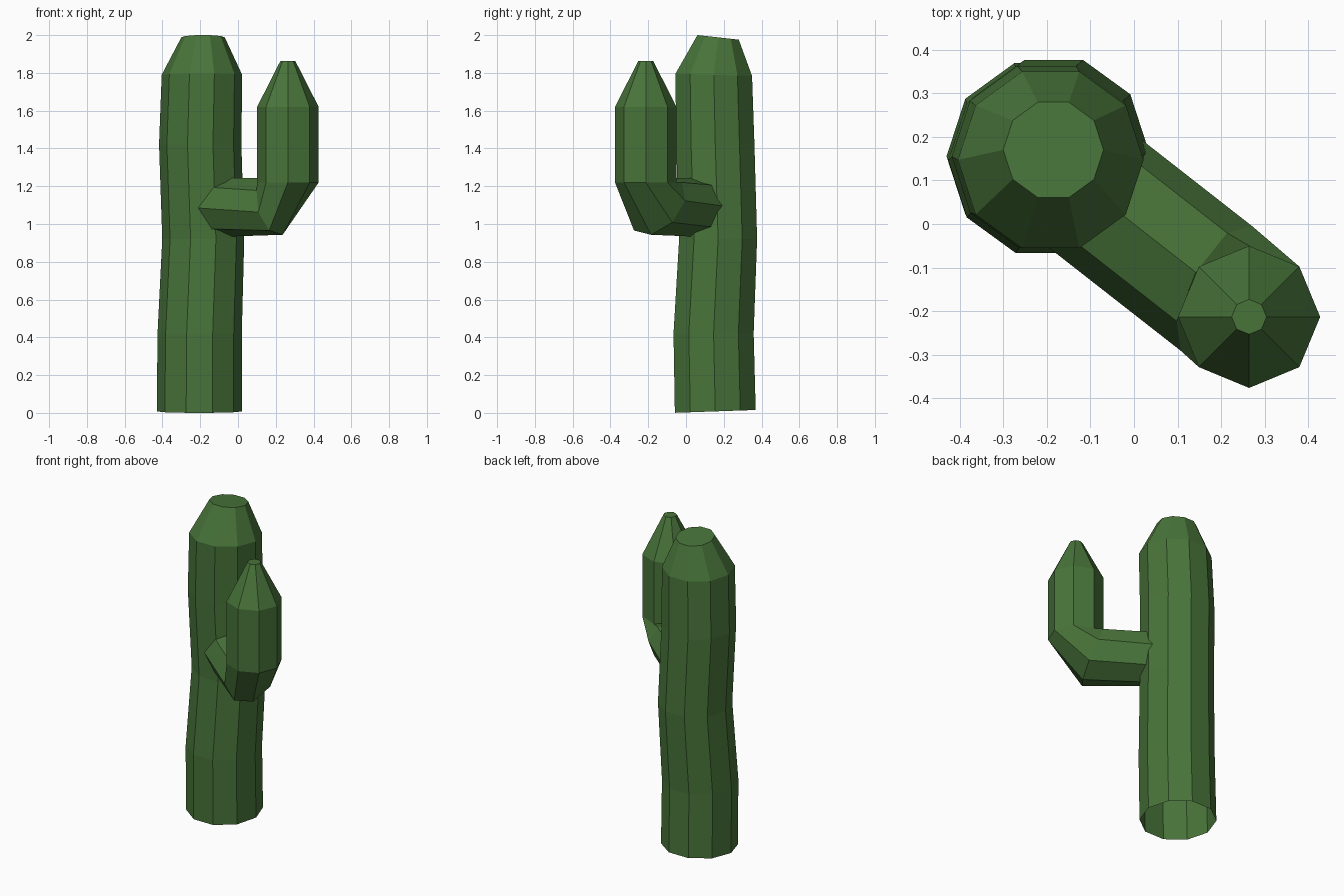
import bpy, bmesh, math
from mathutils import Vector as V

if "Cube" in bpy.data.objects:
    bpy.data.objects.remove(bpy.data.objects["Cube"])

green = bpy.data.materials.new("cactus_green")
green.diffuse_color = (0.065, 0.175, 0.042, 1)
green.use_nodes = True
green.node_tree.nodes["Principled BSDF"].inputs["Base Color"].default_value = green.diffuse_color


def loft(name, rings, sides):
    """Skin rings given as (centre, u axis, v axis), closing the end with a fan."""
    bm = bmesh.new()
    loops = []
    for c, u, v in rings:
        angles = [2 * math.pi * i / sides for i in range(sides)]
        loops.append([bm.verts.new(c + u * math.cos(a) + v * math.sin(a)) for a in angles])
    for a, b in zip(loops, loops[1:]):
        for i in range(sides):
            j = (i + 1) % sides
            bm.faces.new((a[i], a[j], b[j], b[i]))
    tip = bm.verts.new(rings[-1][0])
    for i in range(sides):
        bm.faces.new((loops[-1][i], loops[-1][(i + 1) % sides], tip))
    mesh = bpy.data.meshes.new(name)
    bm.to_mesh(mesh)
    bm.free()
    mesh.materials.append(green)
    obj = bpy.data.objects.new(name, mesh)
    bpy.context.collection.objects.link(obj)
    return obj


# Trunk: slightly wavy ten-sided column, open underneath (x, y, z, radius, tilt)
trunk = [
    (-0.205, 0.155, 0.008, 0.225, 0.035),
    (-0.203, 0.146, 0.42, 0.223, 0.0),
    (-0.184, 0.170, 0.92, 0.217, 0.0),
    (-0.200, 0.155, 1.42, 0.218, 0.0),
    (-0.191, 0.147, 1.79, 0.213, -0.03),
    (-0.185, 0.170, 1.988, 0.115, -0.11),
]
loft("trunk", [(V((x, y, z)), V((r, 0, 0)), V((0, r, r * t)))
               for x, y, z, r, t in trunk], 10)

# Arm: leaves the trunk sideways, bends at a tilted elbow, then rises to a tip
out = V((0.788, -0.616, 0))
side = V((0.616, 0.788, 0))
up = V((0, 0, 1))
diag_u = V((1, 1, 0)).normalized()
diag_v = V((-1, 1, 0)).normalized()
arm = [
    (out * -0.2 + up * 1.088, side * 0.163, up * 0.158),
    (out * 0.24 + up * 1.093, side * 0.163 - out * 0.024 + up * 0.03,
     up * 0.15 - out * 0.06),
]
for z, r in ((1.22, 0.163), (1.62, 0.163), (1.862, 0.04)):
    arm.append((V((0.264, -0.213, z)), diag_u * r, diag_v * r))
loft("arm", arm, 8)
